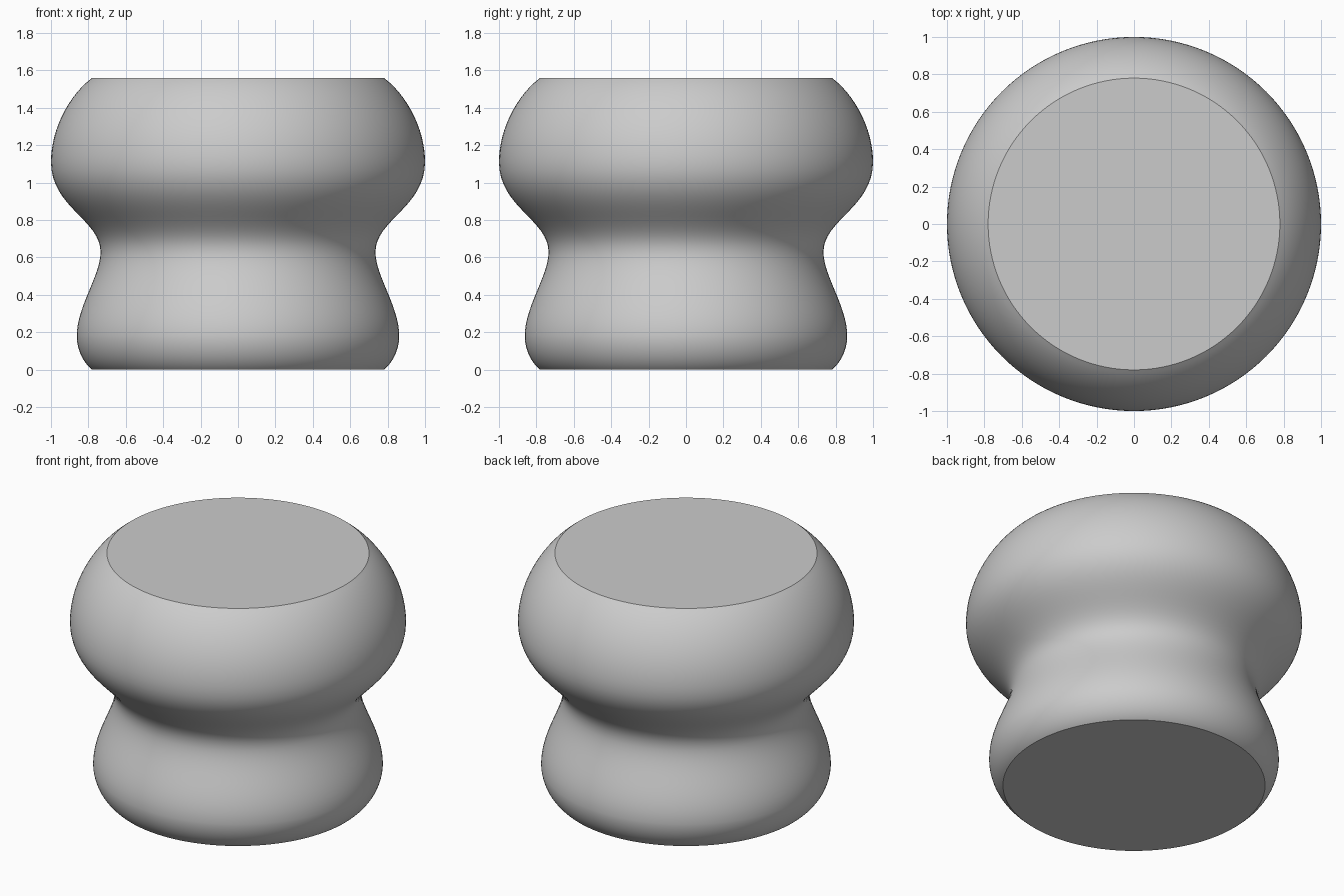
import bpy, bmesh, math
from mathutils import Vector
from mathutils.geometry import interpolate_bezier

cube = bpy.data.objects.get("Cube")
if cube:
    bpy.data.objects.remove(cube, do_unlink=True)

# Plain grey material
grey = bpy.data.materials.new("light_grey")
grey.use_nodes = True
colour = (0.6, 0.6, 0.6, 1)
grey.diffuse_color = colour
grey.node_tree.nodes["Principled BSDF"].inputs["Base Color"].default_value = colour

# Side profile: (radius, height) knots with the handle below and above each
knots = [  # knot, handle below, handle above
    ((0.78, 0), (0.78, 0), (0.83, 0.04)),
    ((0.862, 0.18), (0.862, 0.11), (0.862, 0.34)),
    ((0.735, 0.63), (0.735, 0.50), (0.735, 0.80)),
    ((1, 1.11), (1, 0.87), (1, 1.30)),
    ((0.78, 1.56), (0.89, 1.48), (0.78, 1.56)),
]
STEPS, SIDES = 16, 128


def point(p):
    return Vector((p[0], 0, p[1]))


profile = []
for a, b in zip(knots, knots[1:]):
    part = interpolate_bezier(point(a[0]), point(a[2]), point(b[1]), point(b[0]), STEPS + 1)
    profile += part[1:] if profile else part

# Turned body: stacked rings joined by quads, with flat end caps
bm = bmesh.new()
rings = []
for p in profile:
    angles = (2 * math.pi * i / SIDES for i in range(SIDES))
    rings.append([bm.verts.new((p.x * math.cos(t), p.x * math.sin(t), p.z)) for t in angles])
for low, high in zip(rings, rings[1:]):
    for i in range(SIDES):
        j = (i + 1) % SIDES
        bm.faces.new((low[i], low[j], high[j], high[i]))
bm.faces.new(rings[0][::-1])
bm.faces.new(rings[-1])

mesh = bpy.data.meshes.new("turned_knob")
bm.to_mesh(mesh)
bm.free()
mesh.materials.append(grey)
knob = bpy.data.objects.new("turned_knob", mesh)
bpy.context.collection.objects.link(knob)

# Smooth sides, crisp rims
bpy.ops.object.select_all(action='DESELECT')
knob.select_set(True)
bpy.context.view_layer.objects.active = knob
bpy.ops.object.shade_smooth_by_angle(angle=math.radians(30))
